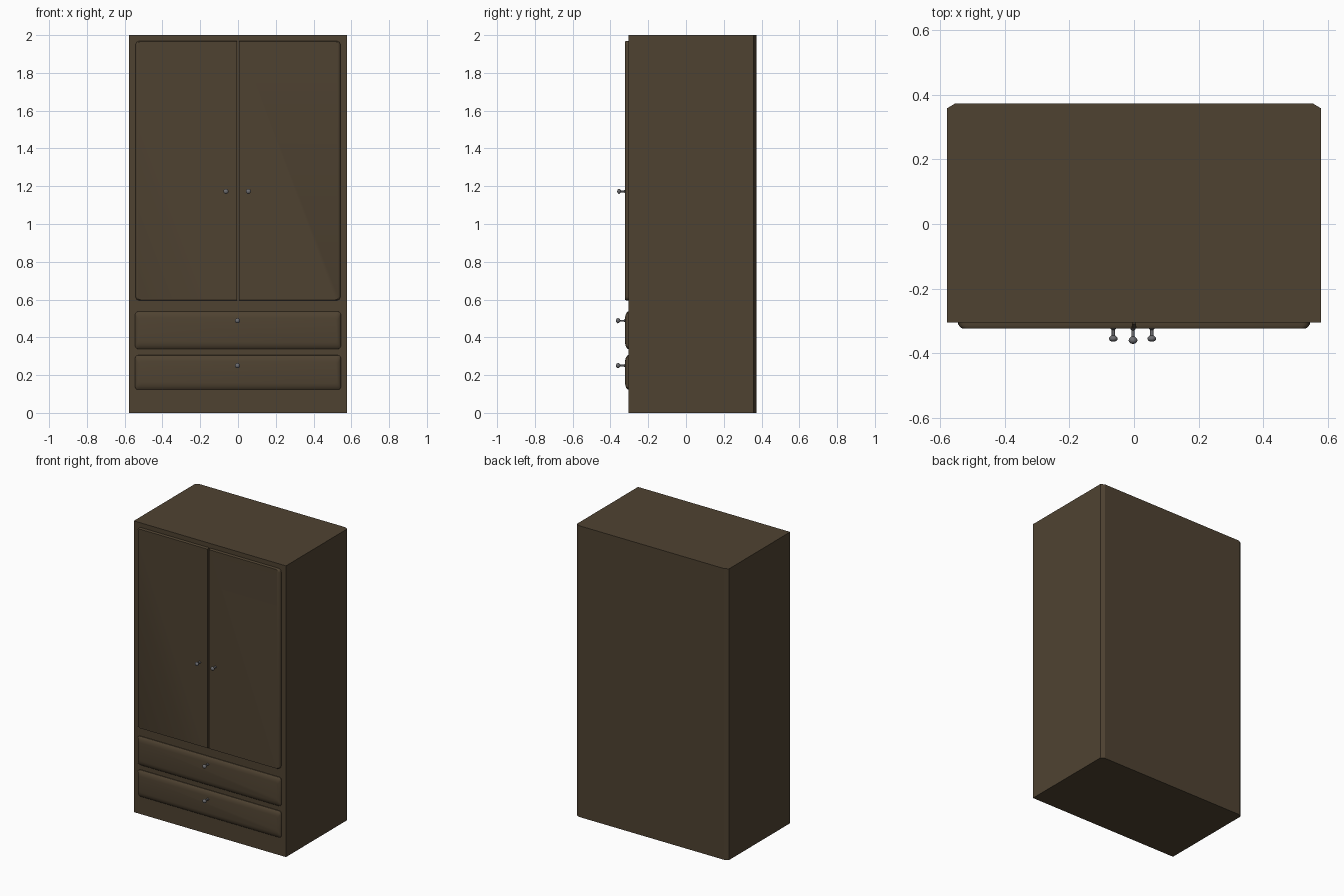
import bpy, bmesh, math
from mathutils import Vector

if "Cube" in bpy.data.objects:
    bpy.data.objects.remove(bpy.data.objects["Cube"])


def material(name, rgb):
    m = bpy.data.materials.new(name)
    m.diffuse_color = (*rgb, 1)
    m.use_nodes = True
    m.node_tree.nodes["Principled BSDF"].inputs["Base Color"].default_value = m.diffuse_color
    return m


WOOD = material("dark_wood", (0.078, 0.055, 0.031))
METAL = material("grey_metal", (0.15, 0.15, 0.16))
FRONT = -0.305


def finish(name, bm, mat, angle=None):
    bmesh.ops.recalc_face_normals(bm, faces=bm.faces)
    mesh = bpy.data.meshes.new(name)
    bm.to_mesh(mesh)
    bm.free()
    ob = bpy.data.objects.new(name, mesh)
    bpy.context.collection.objects.link(ob)
    mesh.materials.append(mat)
    if angle:
        bpy.ops.object.select_all(action='DESELECT')
        bpy.context.view_layer.objects.active = ob
        ob.select_set(True)
        bpy.ops.object.shade_smooth_by_angle(angle=math.radians(angle))
    return ob


def loft(name, rings, mat, angle=None):
    """Skin a list of equal-length rings and cap both ends."""
    bm = bmesh.new()
    loops = [[bm.verts.new(p) for p in ring] for ring in rings]
    n = len(loops[0])
    for a, b in zip(loops, loops[1:]):
        for i in range(n):
            j = (i + 1) % n
            bm.faces.new((a[i], a[j], b[j], b[i]))
    bm.faces.new(loops[0])
    bm.faces.new(loops[-1])
    return finish(name, bm, mat, angle)


def outline(x0, x1, z0, z1, rl, rr, y, seg=4):
    """Rounded rectangle in the xz plane; rl and rr are left and right radii."""
    pts = []
    corners = [(x1, z1, rr, -1, -1), (x0, z1, rl, 1, -1),
               (x0, z0, rl, 1, 1), (x1, z0, rr, -1, 1)]
    for k, (x, z, r, sx, sz) in enumerate(corners):
        for i in range(seg + 1):
            a = math.pi / 2 * (k + i / seg)
            pts.append(Vector((x + sx * r + r * math.cos(a), y,
                               z + sz * r + r * math.sin(a))))
    return pts


# cabinet with chamfered back corners
plan = [(-0.578, FRONT), (0.578, FRONT), (0.578, 0.358),
        (0.553, 0.373), (-0.553, 0.373), (-0.578, 0.358)]
loft("cabinet", [[(x, y, z) for x, y in plan] for z in (0, 2)], WOOD)

# doors, with soft outer edges and square meeting edges
for side, label in ((-1, "left"), (1, "right")):
    rings = []
    for y, inset in ((FRONT + 0.004, 0), (-0.313, 0.001), (-0.319, 0.005), (-0.323, 0.012)):
        inner, outer = 0.005 + inset * 0.1, 0.543 - inset
        x0, x1 = sorted((side * inner, side * outer))
        r = 0.022 - inset * 0.5
        rl, rr = (r, 0.0005) if side < 0 else (0.0005, r)
        rings.append(outline(x0, x1, 0.595 + inset * 0.3, 1.969 - inset * 0.3, rl, rr, y))
    loft(label + "_door", rings, WOOD, 35)

# drawer fronts with wide rounded edges
for label, z0, z1 in (("upper", 0.338, 0.537), ("lower", 0.122, 0.306)):
    rings = []
    for y, inset in ((FRONT + 0.004, 0), (-0.309, 0.001), (-0.315, 0.008),
                     (-0.320, 0.019), (-0.323, 0.034)):
        r = 0.016
        rings.append(outline(-0.545 + inset * 0.6, 0.545 - inset * 0.6,
                             z0 + inset, z1 - inset, r, r, y))
    loft(label + "_drawer", rings, WOOD, 35)

# turned knobs: (distance from the front panel, radius)
PROFILE = [(-0.004, 0.008), (0.002, 0.008), (0.005, 0.005), (0.022, 0.005),
           (0.025, 0.009), (0.029, 0.013), (0.034, 0.0135), (0.038, 0.011),
           (0.041, 0.006), (0.042, 0.002)]
for name, x, z, stretch in (("left_door_knob", -0.064, 1.173, 0.98),
                            ("right_door_knob", 0.055, 1.173, 0.98),
                            ("upper_drawer_knob", -0.003, 0.488, 1.14),
                            ("lower_drawer_knob", -0.003, 0.25, 1.14)):
    rings = []
    for d, r in PROFILE:
        rings.append([(x + r * math.cos(a), -0.323 - d * stretch, z + r * math.sin(a))
                      for a in (2 * math.pi * i / 20 for i in range(20))])
    loft(name, rings, METAL, 40)
